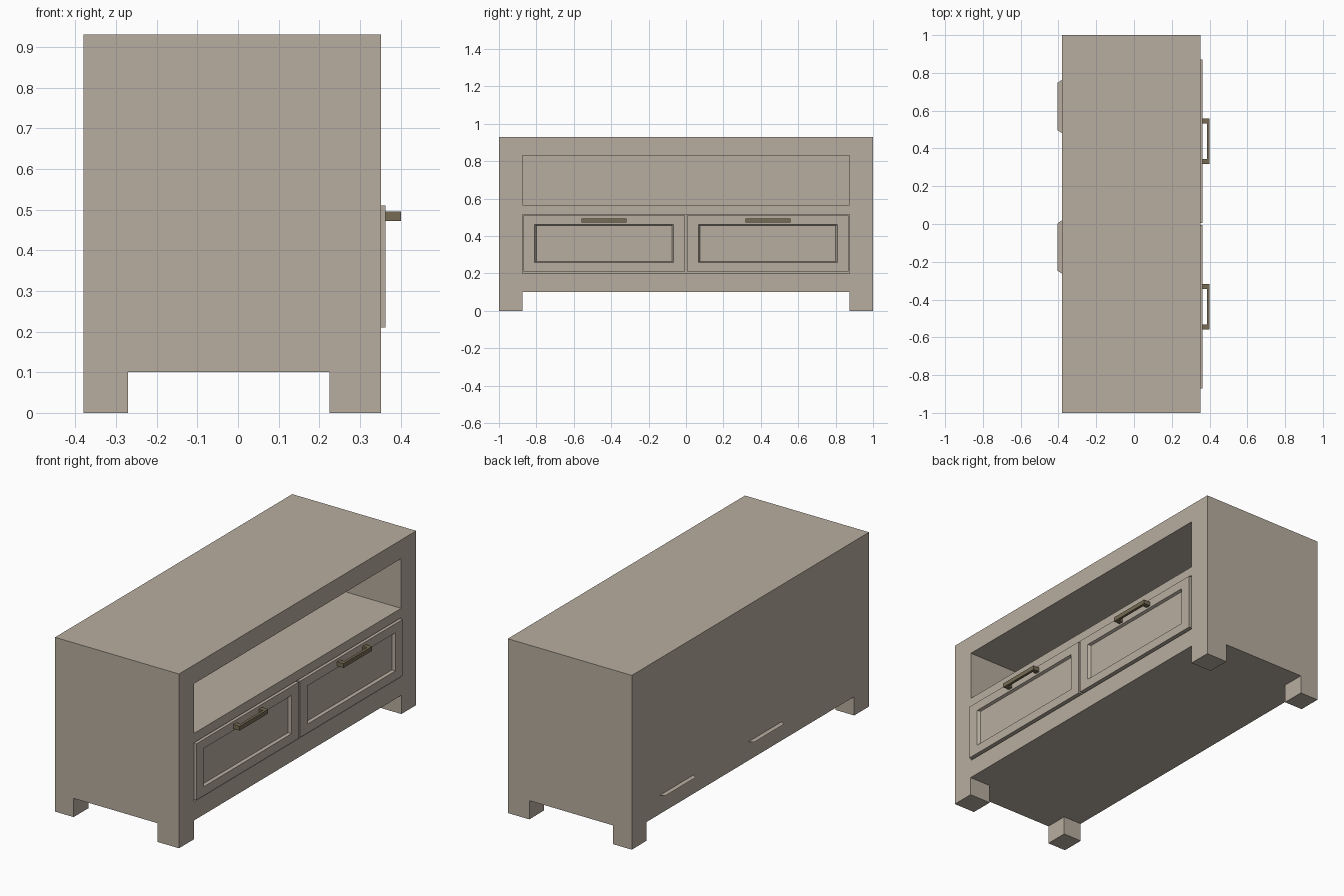
import bpy, bmesh

if "Cube" in bpy.data.objects:
    bpy.data.objects.remove(bpy.data.objects["Cube"])

def material(name, rgb):
    m = bpy.data.materials.new(name)
    m.diffuse_color = (*rgb, 1)
    m.use_nodes = True
    m.node_tree.nodes["Principled BSDF"].inputs["Base Color"].default_value = m.diffuse_color
    return m

wood = material("pale_wood", (0.48, 0.42, 0.35))
metal = material("aged_brass", (0.18, 0.15, 0.09))

def finish(name, bm, mat=None):
    bmesh.ops.recalc_face_normals(bm, faces=bm.faces)
    me = bpy.data.meshes.new(name)
    bm.to_mesh(me)
    bm.free()
    ob = bpy.data.objects.new(name, me)
    bpy.context.collection.objects.link(ob)
    if mat:
        me.materials.append(mat)
    return ob

def box(name, x, y, z, mat=None):
    bm = bmesh.new()
    bmesh.ops.create_cube(bm, size=1)
    for v in bm.verts:
        v.co = [r[0] if c < 0 else r[1] for c, r in zip(v.co, (x, y, z))]
    return finish(name, bm, mat)

def prism(name, pts, z0, z1, mat):
    """Flat outline in xy, extruded upwards when z1 > z0."""
    bm = bmesh.new()
    face = bm.faces.new([bm.verts.new((x, y, z0)) for x, y in pts])
    if z1 > z0:
        ext = bmesh.ops.extrude_face_region(bm, geom=[face])["geom"]
        for v in ext:
            if isinstance(v, bmesh.types.BMVert):
                v.co.z = z1
    return finish(name, bm, mat)

# Cabinet body: one block with the open shelf, drawer bay and leg gaps cut out
cabinet = box("cabinet_body", (-0.38, 0.352), (-1, 1), (0, 0.93), wood)
cuts = {
    "shelf_cutter": ((-0.36, 0.6), (-0.873, 0.873), (0.565, 0.83)),
    "drawer_bay_cutter": ((-0.36, 0.6), (-0.873, 0.873), (0.2, 0.515)),
    "leg_gap_cutter_long": ((-0.6, 0.6), (-0.875, 0.875), (-0.2, 0.1)),
    "leg_gap_cutter_side": ((-0.27, 0.225), (-1.2, 1.2), (-0.2, 0.1)),
}
for name, (x, y, z) in cuts.items():
    cutter = box(name, x, y, z)
    cutter.hide_render = True
    cutter.hide_viewport = True
    cutter.display_type = 'WIRE'
    mod = cabinet.modifiers.new(name, 'BOOLEAN')
    mod.operation = 'DIFFERENCE'
    mod.solver = 'EXACT'
    mod.object = cutter

def drawer_front(name, cy):
    # Rectangular rings: x, half width, half height, from back to sunken panel
    rings = [(0.335, 0.432, 0.15), (0.363, 0.432, 0.15),
             (0.363, 0.372, 0.102), (0.348, 0.362, 0.097)]
    bm = bmesh.new()
    loops = [[bm.verts.new((x, cy + sy * w, 0.36 + sz * h))
              for sy, sz in ((-1, -1), (1, -1), (1, 1), (-1, 1))]
             for x, w, h in rings]
    for a, b in zip(loops, loops[1:]):
        for i in range(4):
            j = (i + 1) % 4
            bm.faces.new((a[i], a[j], b[j], b[i]))
    bm.faces.new(loops[0])
    bm.faces.new(loops[-1])
    return finish(name, bm, wood)

# Drawer fronts with U-shaped pull handles
for side, cy in (("left", -0.438), ("right", 0.438)):
    drawer_front(side + "_drawer_front", cy)
    u = [(0.36, -0.12), (0.401, -0.12), (0.401, 0.12), (0.36, 0.12),
         (0.36, 0.095), (0.387, 0.095), (0.387, -0.095), (0.36, -0.095)]
    prism(side + "_handle", [(x, cy + y) for x, y in u], 0.472, 0.495, metal)

# Thin tabs poking out of the back at drawer-floor height
for side, cy in (("left", -0.122), ("right", 0.622)):
    prism(side + "_back_tab", [(-0.37, cy - 0.15), (-0.38, cy - 0.142), (-0.405, cy - 0.125),
                               (-0.405, cy + 0.125), (-0.38, cy + 0.142), (-0.37, cy + 0.15)],
          0.2, 0.2, wood)
